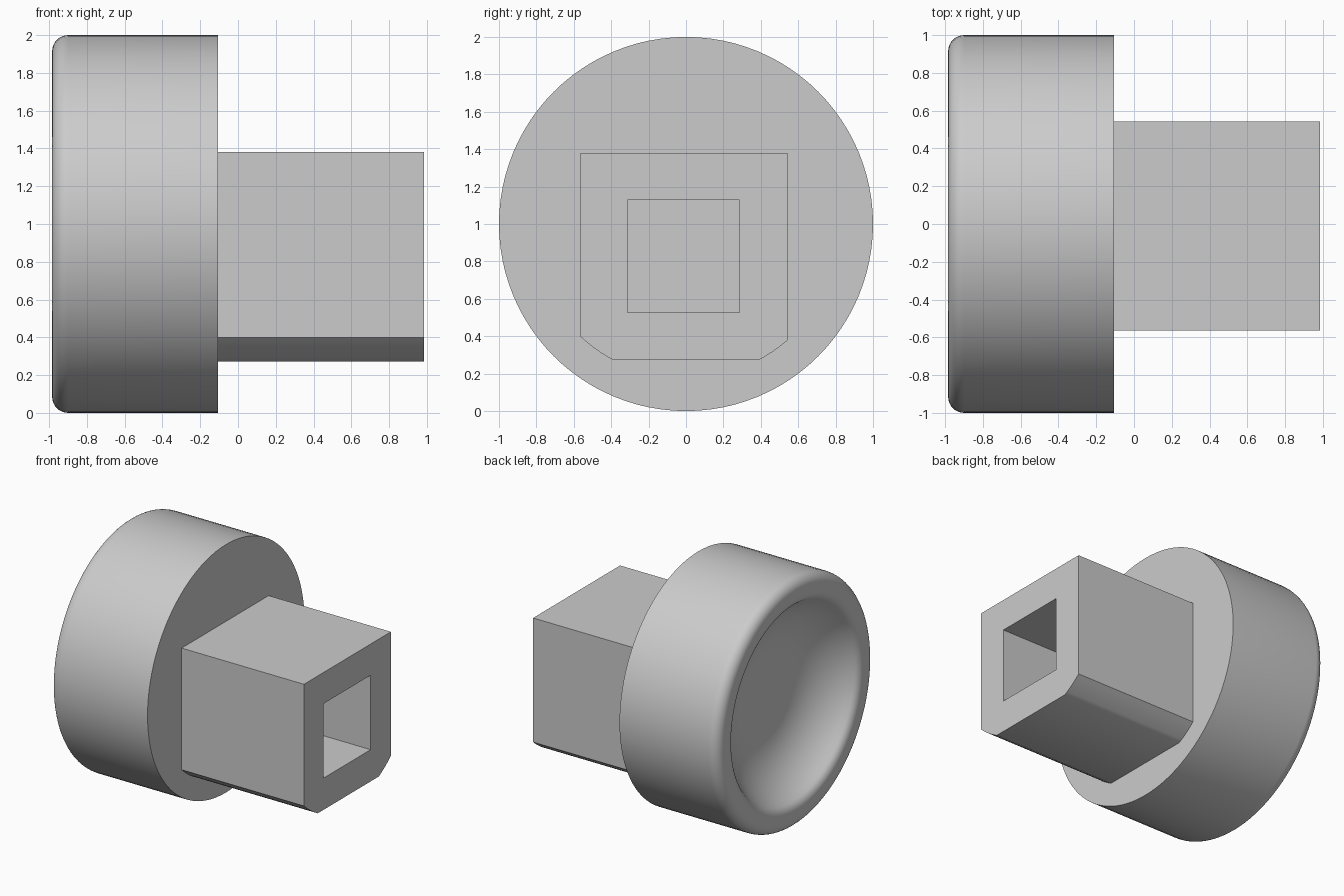
import bpy, bmesh, math
from mathutils import Vector

if "Cube" in bpy.data.objects:
    bpy.data.objects.remove(bpy.data.objects["Cube"], do_unlink=True)

AXIS_Z = 1.0
grey = bpy.data.materials.new("plain grey")
grey.use_nodes = True
grey.diffuse_color = (0.6, 0.6, 0.6, 1)
grey.node_tree.nodes["Principled BSDF"].inputs["Base Color"].default_value = grey.diffuse_color


def arc(cx, cy, r, start, end, steps):
    """Points on a circular arc, angles in degrees."""
    angles = [math.radians(start + (end - start) * i / steps) for i in range(steps + 1)]
    return [(cx + r * math.cos(a), cy + r * math.sin(a)) for a in angles]


def finish(bm, name):
    bmesh.ops.recalc_face_normals(bm, faces=bm.faces)
    mesh = bpy.data.meshes.new(name)
    bm.to_mesh(mesh)
    bm.free()
    mesh.materials.append(grey)
    obj = bpy.data.objects.new(name, mesh)
    bpy.context.collection.objects.link(obj)
    bpy.ops.object.select_all(action="DESELECT")
    obj.select_set(True)
    bpy.context.view_layer.objects.active = obj
    bpy.ops.object.shade_smooth_by_angle(angle=math.radians(30))


# Round head: profile (x, radius) with rounded rim, soft lip and wide bowl, spun about x
left, inner, right = -0.984, -0.107, 0.984
rim, lip, bowl = 0.085, 0.085, 0.6
mouth, slope = 0.86, 55
profile = [(inner, 0), (inner, 1)]
profile += arc(left + rim, 1 - rim, rim, 90, 180, 8)
lip_arc = arc(left + lip, mouth, lip, 180, 180 + slope, 6)
# The bowl arc leaves the lip along the same tangent and flattens into the floor
lip_x, lip_r = lip_arc[-1]
turn = math.radians(slope)
bowl_x, bowl_r = lip_x - bowl * math.cos(turn), lip_r - bowl * math.sin(turn)
profile += lip_arc + arc(bowl_x, bowl_r, bowl, slope, 0, 14)[1:]
profile += [(bowl_x + bowl, 0)]
bm = bmesh.new()
verts = [bm.verts.new((x, 0, AXIS_Z + r)) for x, r in profile]
edges = [bm.edges.new(pair) for pair in zip(verts, verts[1:])]
bmesh.ops.spin(bm, geom=verts + edges, cent=(0, 0, AXIS_Z), axis=(1, 0, 0),
               angle=math.tau, steps=96, use_duplicate=False)
bmesh.ops.remove_doubles(bm, verts=bm.verts, dist=0.0005)
finish(bm, "round_head")

# Square plug: block with lower corners trimmed by a circle, and a square socket
y0, y1, z0, z1 = -0.565, 0.543, 0.272, 1.38
trim = 0.825


def corner(y):
    """Trimmed lower corner, from the side wall down to the underside."""
    side = math.degrees(math.atan2(-math.sqrt(trim**2 - y**2), y))
    drop = z0 - AXIS_Z
    under = math.degrees(math.atan2(drop, math.copysign(math.sqrt(trim**2 - drop**2), y)))
    return arc(0, AXIS_Z, trim, side, under, 6)


outer = [(y0, z1)] + corner(y0) + corner(y1)[::-1] + [(y1, z1)]
socket = [(-0.313, 0.528), (0.285, 0.528), (0.285, 1.128), (-0.313, 1.128)]
bm = bmesh.new()
edges = []
for loop in (outer, socket):
    ring = [bm.verts.new((inner - 0.01, y, z)) for y, z in loop]
    edges += [bm.edges.new((v, ring[i - 1])) for i, v in enumerate(ring)]
bmesh.ops.triangle_fill(bm, edges=edges, use_beauty=True)
result = bmesh.ops.extrude_face_region(bm, geom=bm.faces[:], use_keep_orig=True)
moved = [g for g in result["geom"] if isinstance(g, bmesh.types.BMVert)]
bmesh.ops.translate(bm, verts=moved, vec=Vector((right - inner + 0.01, 0, 0)))
finish(bm, "square_plug")
